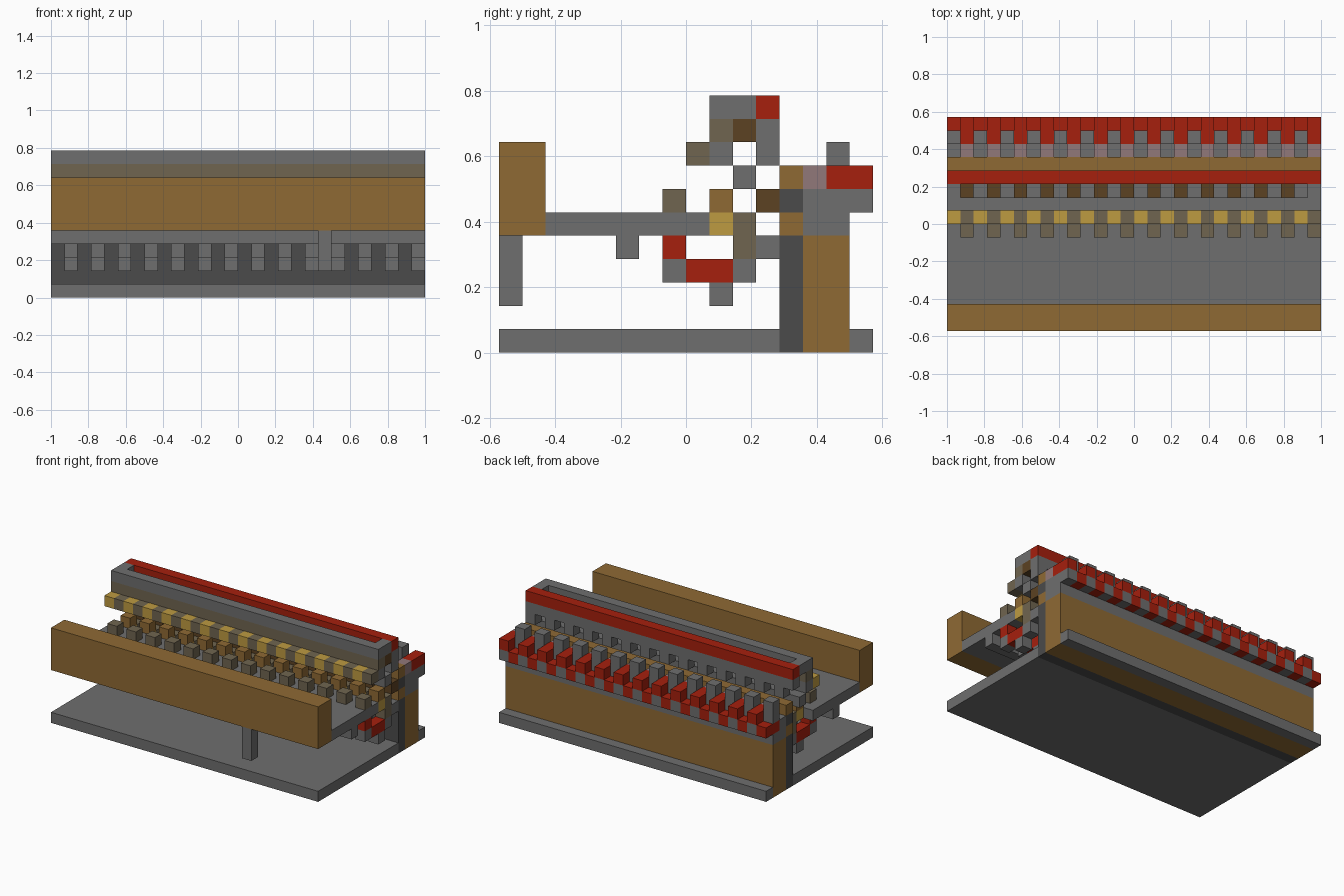
import bpy
import bmesh

cube = bpy.data.objects.get("Cube")
if cube:
    bpy.data.objects.remove(cube, do_unlink=True)

# The model sits on a grid: 28 cells wide, 16 deep, 11 high
COLS, ROWS = 28, 16
U = 2 / COLS


def material(name, r, g, b):
    m = bpy.data.materials.new(name)
    m.use_nodes = True
    m.diffuse_color = (r, g, b, 1)
    m.node_tree.nodes["Principled BSDF"].inputs["Base Color"].default_value = (r, g, b, 1)
    return m


stone = material("stone grey", .156, .156, .156)
dark = material("dark grey", .07, .07, .07)
wood = material("wood brown", .275, .144, .034)
walnut = material("dark brown", .107, .054, .016)
tan = material("dull tan", .162, .13, .08)
gold = material("gold yellow", .515, .328, .053)
red = material("signal red", .38, .014, .004)
pink = material("pinkish grey", .283, .188, .195)

# Column spans along the width
FULL = [(0, COLS)]
ODD = [(i, i + 1) for i in range(1, COLS, 2)]
EVEN = [(i, i + 1) for i in range(0, COLS, 2)]
ENDS = [(0, 1), (COLS - 1, COLS)]


def part(name, mat, spans, depth, height):
    """Boxes over the given column spans; depth and height are cell ranges."""
    bm = bmesh.new()
    (y0, y1), (z0, z1) = depth, height
    for x0, x1 in spans:
        for v in bmesh.ops.create_cube(bm, size=1)["verts"]:
            v.co.x = ((x1 if v.co.x > 0 else x0) - COLS / 2) * U
            v.co.y = ((y1 if v.co.y > 0 else y0) - ROWS / 2) * U
            v.co.z = (z1 if v.co.z > 0 else z0) * U
    mesh = bpy.data.meshes.new(name)
    bm.to_mesh(mesh)
    bm.free()
    mesh.materials.append(mat)
    bpy.context.collection.objects.link(bpy.data.objects.new(name, mesh))


# Floor and back wall
part("floor", stone, FULL, (0, 12), (0, 1))
part("floor_back_edge", stone, FULL, (15, 16), (0, 1))
part("dark_wall", dark, FULL, (12, 13), (0, 5))
part("wood_wall", wood, FULL, (13, 15), (0, 5))
part("wall_lower_rail", wood, FULL, (12, 13), (5, 6))
part("wall_dark_rail", dark, FULL, (12, 13), (6, 7))
part("wall_upper_rail", wood, FULL, (12, 13), (7, 8))

# Front panel, shelf and support
part("front_panel", wood, FULL, (0, 2), (5, 9))
part("shelf", stone, FULL, (2, 9), (5, 6))
part("shelf_rib", stone, FULL, (5, 6), (4, 5))
part("support_post", stone, [(20, 21)], (0, 1), (2, 5))

# Repeating mechanism below the shelf
part("lower_hook_tip", red, ODD, (7, 8), (4, 5))
part("lower_hook_block", stone, ODD, (7, 8), (3, 4))
part("lower_bar", red, ODD, (8, 10), (3, 4))
part("lower_foot", stone, ODD, (9, 10), (2, 3))
part("lower_back_block", stone, ODD, (10, 11), (3, 4))
part("lower_riser", tan, ODD, (10, 11), (4, 6))
part("lower_wall_block", stone, ODD, (11, 12), (4, 5))

# Repeating mechanism above the shelf
part("shelf_lamp", gold, ODD, (9, 10), (5, 6))
part("shelf_peg", tan, ODD, (7, 8), (6, 7))
part("shelf_pusher", wood, ODD, (9, 10), (6, 7))
part("wall_pusher", walnut, ODD, (11, 12), (6, 7))
part("middle_rail", stone, FULL, (10, 11), (7, 8))

# Upper trough
part("trough_lamps", gold, EVEN, (8, 9), (8, 9))
part("trough_pegs", tan, ODD, (8, 9), (8, 9))
part("trough_lower_front", stone, FULL, (9, 10), (8, 9))
part("trough_middle_front", tan, FULL, (9, 10), (9, 10))
part("trough_top_front", stone, FULL, (9, 10), (10, 11))
part("trough_ends", stone, ENDS, (10, 11), (10, 11))
part("trough_pushers", walnut, ODD, (10, 11), (9, 10))
part("trough_back_teeth", stone, ODD, (11, 12), (8, 9))
part("trough_back", stone, FULL, (11, 12), (9, 10))
part("trough_red_strip", red, FULL, (11, 12), (10, 11))

# Rear keys, alternately raised and lowered
part("rear_ledge", stone, FULL, (13, 15), (5, 6))
part("rear_step", stone, FULL, (13, 14), (6, 7))
part("raised_key_base", stone, ODD, (14, 16), (6, 7))
part("raised_key", red, ODD, (14, 16), (7, 8))
part("raised_key_link", pink, ODD, (13, 14), (7, 8))
part("lowered_key", red, EVEN, (14, 16), (6, 7))
part("key_divider", stone, EVEN, (14, 15), (7, 9))
